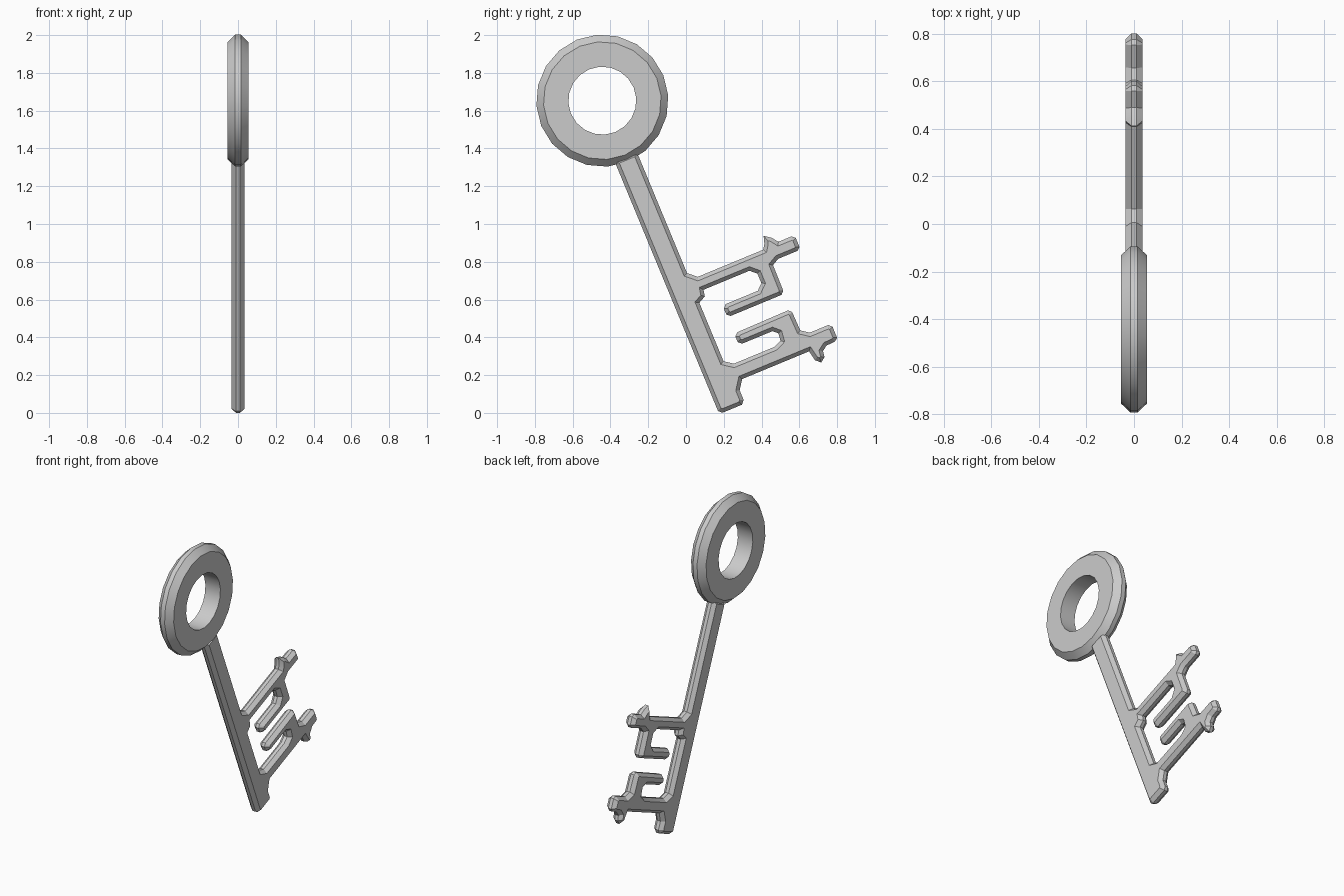
import bpy, bmesh, math

if "Cube" in bpy.data.objects:
    bpy.data.objects.remove(bpy.data.objects["Cube"])

CY, CZ = -0.443, 1.653          # centre of the bow ring
TILT = math.radians(22.5)       # lean of the whole key
S, C = math.sin(TILT), math.cos(TILT)


def place(x, u, v):
    """Key space (u across to the teeth, v down the shaft) to world."""
    return (x, CY + u * C + v * S, CZ + u * S - v * C)


def finish(bm, name):
    me = bpy.data.meshes.new(name)
    bm.to_mesh(me)
    bm.free()
    ob = bpy.data.objects.new(name, me)
    bpy.context.collection.objects.link(ob)
    bpy.ops.object.select_all(action='DESELECT')
    ob.select_set(True)
    bpy.context.view_layer.objects.active = ob
    bpy.ops.object.shade_smooth_by_angle(angle=math.radians(25))
    return ob


# Bow: bevelled ring swept from a six-point section
SEG = 20
section = [(0.055, 0.18), (0.055, 0.312), (0.015, 0.35),
           (-0.015, 0.35), (-0.055, 0.312), (-0.055, 0.18)]
bm = bmesh.new()
rings = []
for i in range(SEG):
    a = 2 * math.pi * i / SEG
    rings.append([bm.verts.new(place(x, r * math.cos(a), r * math.sin(a)))
                  for x, r in section])
for i in range(SEG):
    p, q = rings[i], rings[(i + 1) % SEG]
    for j in range(6):
        k = (j + 1) % 6
        bm.faces.new((p[j], p[k], q[k], q[j]))
bmesh.ops.recalc_face_normals(bm, faces=bm.faces)
finish(bm, "bow_ring")

# Shaft and bit: one outline with bevelled rims, mirrored across x
outline = [
    # shaft top and upper arm with spike and square tip
    (-0.063, 0.32), (0.065, 0.32), (0.065, 1.015), (0.11, 1.055),
    (0.485, 1.055), (0.502, 1.03), (0.515, 0.988), (0.552, 1.015),
    (0.575, 1.047), (0.65, 1.047), (0.668, 1.063), (0.668, 1.115),
    (0.65, 1.13), (0.54, 1.13), (0.502, 1.15),
    # upper hook
    (0.5, 1.295), (0.484, 1.313), (0.192, 1.313), (0.173, 1.297),
    (0.173, 1.262), (0.192, 1.245), (0.375, 1.245), (0.408, 1.215),
    (0.408, 1.16), (0.375, 1.13), (0.112, 1.13), (0.105, 1.165),
    (0.065, 1.185),
    # lower hook
    (0.065, 1.52), (0.11, 1.553), (0.345, 1.553), (0.385, 1.535),
    (0.39, 1.495), (0.365, 1.472), (0.192, 1.472), (0.173, 1.455),
    (0.173, 1.423), (0.192, 1.406), (0.484, 1.402), (0.5, 1.418),
    (0.503, 1.525), (0.545, 1.555),
    # lower square tip, spike and foot
    (0.65, 1.555), (0.668, 1.571), (0.668, 1.635), (0.65, 1.65),
    (0.6, 1.652), (0.572, 1.672), (0.567, 1.705), (0.54, 1.724),
    (0.514, 1.7), (0.503, 1.645), (0.12, 1.645), (0.085, 1.695),
    (0.085, 1.75), (0.067, 1.77), (-0.045, 1.77), (-0.063, 1.752),
]
bm = bmesh.new()
f = bm.faces.new([bm.verts.new(place(0.011, u, v)) for u, v in outline])
f.normal_update()
if f.normal.x < 0:
    f.normal_flip()
rim = list(f.edges)
bmesh.ops.inset_region(bm, faces=[f], thickness=0.02, use_boundary=True,
                       use_even_offset=True)
for v in f.verts:
    v.co.x = 0.035
rim = [e for e in bm.edges if e.is_boundary]
ext = bmesh.ops.extrude_edge_only(bm, edges=rim)
for v in ext["geom"]:
    if isinstance(v, bmesh.types.BMVert):
        v.co.x = 0
bm.normal_update()
key = finish(bm, "shaft_and_bit")
mod = key.modifiers.new("Mirror", 'MIRROR')
mod.use_axis = (True, False, False)
mod.use_clip = True
